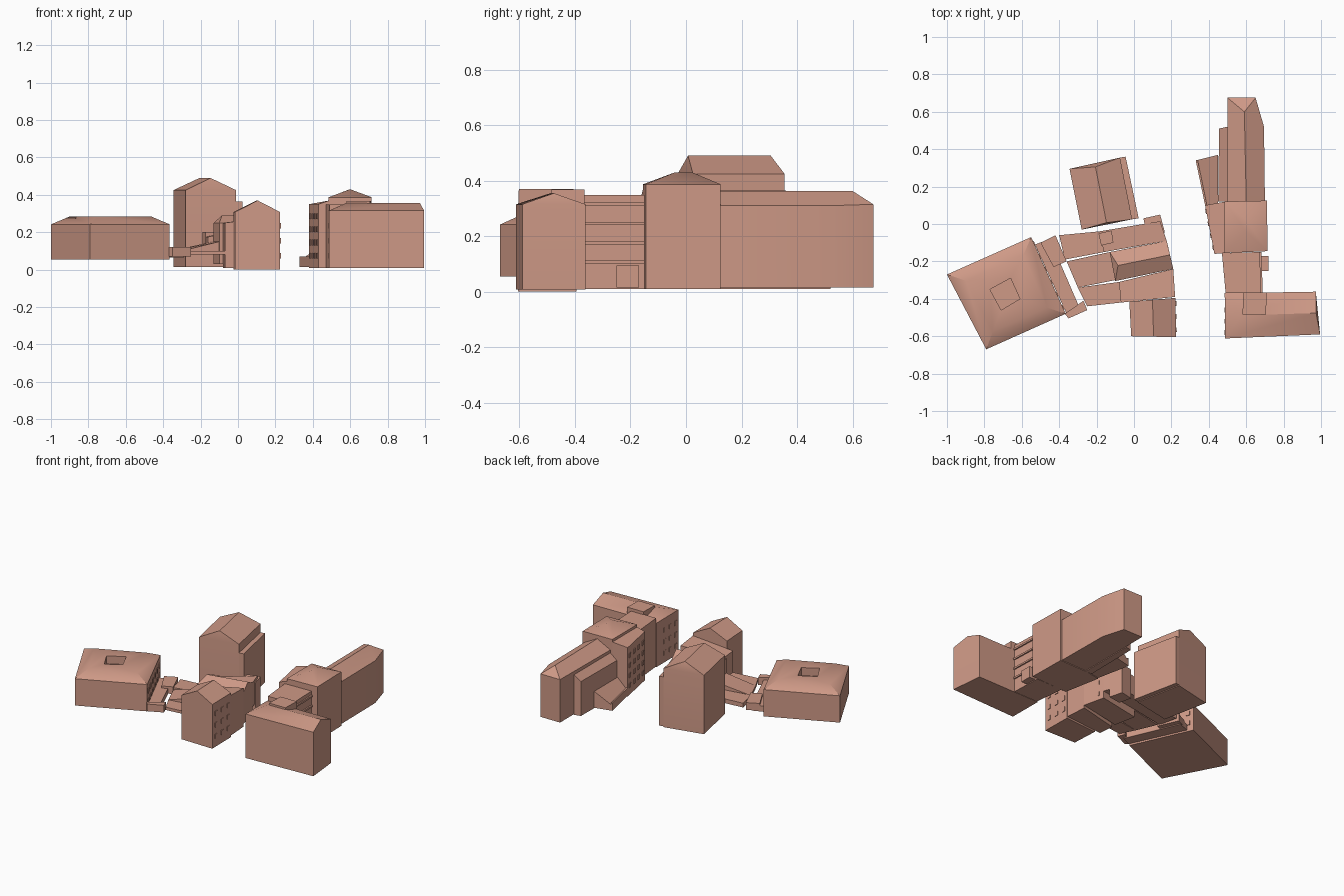
import bpy, bmesh, math
from mathutils import Vector


def make(name, verts, faces):
    me = bpy.data.meshes.new(name)
    me.from_pydata([tuple(v) for v in verts], [], faces)
    bm = bmesh.new()
    bm.from_mesh(me)
    bmesh.ops.recalc_face_normals(bm, faces=bm.faces)
    bm.to_mesh(me)
    bm.free()
    me.polygons.foreach_set("use_smooth", [True] * len(me.polygons))
    me.set_sharp_from_angle(angle=math.radians(32))
    ob = bpy.data.objects.new(name, me)
    bpy.context.collection.objects.link(ob)
    mat = bpy.data.materials.get("brick") or bpy.data.materials.new("brick")
    mat.diffuse_color = (0.62, 0.32, 0.24, 1)
    me.materials.append(mat)
    return ob


def block(name, pts, z0, top):
    """Prism on a footprint; top is one height or one per corner."""
    n = len(pts)
    tops = top if isinstance(top, (list, tuple)) else [top] * n
    verts = [(x, y, z0) for x, y in pts] + [(p[0], p[1], t) for p, t in zip(pts, tops)]
    walls = [(i, (i + 1) % n, n + (i + 1) % n, n + i) for i in range(n)]
    return make(name, verts, walls + [tuple(range(n)), tuple(range(n, 2 * n))])


def gable(name, q, z0, eave, ridge, ins=(0, 0)):
    """Roofed house; ridge runs from edge 0-1 to edge 2-3, ends inset by ins."""
    p = [Vector((x, y, 0)) for x, y in q]
    a, b = (p[0] + p[1]) / 2, (p[2] + p[3]) / 2
    d = (b - a).normalized()
    up = Vector((0, 0, 1))
    verts = [v + up * z0 for v in p] + [v + up * eave for v in p]
    verts += [a + d * ins[0] + up * ridge, b - d * ins[1] + up * ridge]
    walls = [(i, (i + 1) % 4, 4 + (i + 1) % 4, 4 + i) for i in range(4)]
    return make(name, verts, walls + [(0, 1, 2, 3), (4, 5, 8), (5, 6, 9, 8), (6, 7, 9), (7, 4, 8, 9)])


def windows(name, a, b, zs, n, w=0.025, h=0.03):
    """Rows of small raised window frames along wall a-b."""
    a, b = Vector(a), Vector(b)
    d = (b - a).normalized()
    o = Vector((d.y, -d.x)) * 0.004
    for z in zs:
        for i in range(n):
            c = a.lerp(b, (i + 0.5) / n)
            block(name, [c - d * w / 2 - o, c + d * w / 2 - o, c + d * w / 2 + o, c - d * w / 2 + o], z, z + h)


# Low hall on the left: hipped sides, flat top, sunken courtyard
hall = [(-1.0, -0.27), (-0.55, -0.07), (-0.365, -0.48), (-0.79, -0.67)]
court = [(-0.77, -0.35), (-0.66, -0.29), (-0.61, -0.40), (-0.71, -0.46)]
cx, cy = -0.68, -0.375
top = [(cx + (x - cx) * 0.68, cy + (y - cy) * 0.68) for x, y in hall]
rings = [(hall, 0.055), (hall, 0.242), (top, 0.285), (court, 0.285), (court, 0.23)]
verts = [(x, y, z) for pts, z in rings for x, y in pts]
faces = [(0, 1, 2, 3), (16, 17, 18, 19)]
for r in range(4):
    faces += [(r * 4 + i, r * 4 + (i + 1) % 4, r * 4 + 4 + (i + 1) % 4, r * 4 + 4 + i) for i in range(4)]
make("courtyard_hall", verts, faces)
windows("hall_window", (-0.365, -0.48), (-0.55, -0.07), (0.10, 0.17), 6)

# Tall house at the back with a lower lean-to on its right
gable("tall_house", [(-0.28, -0.03), (-0.01, 0.025), (-0.075, 0.355), (-0.345, 0.295)],
      0.015, 0.425, 0.49, (0.01, 0.02))
block("tall_house_side", [(-0.01, 0.025), (0.025, 0.03), (-0.045, 0.36), (-0.075, 0.355)], 0.02, 0.365)

# Low connecting decks between the hall and the centre
block("link_deck", [(-0.53, -0.11), (-0.36, -0.48), (-0.29, -0.45), (-0.45, -0.08)], 0.065, 0.105)
block("link_step_back", [(-0.50, -0.10), (-0.42, -0.06), (-0.36, -0.20), (-0.43, -0.23)], 0.07, 0.12)
block("link_step_front", [(-0.37, -0.48), (-0.35, -0.505), (-0.25, -0.46), (-0.27, -0.41)], 0.07, 0.12)

# Centre: three parallel strips climbing to the right
block("strip_back_low", [(-0.40, -0.06), (-0.37, -0.19), (-0.16, -0.15), (-0.19, -0.04)], 0.08, 0.11)
block("strip_back", [(-0.19, -0.04), (-0.16, -0.15), (0.175, -0.09), (0.14, 0.015)],
      0.08, [0.175, 0.175, 0.25, 0.25])
block("strip_back_hatch", [(-0.19, -0.05), (-0.175, -0.115), (-0.11, -0.10), (-0.12, -0.035)], 0.10, 0.20)
block("strip_back_tower", [(0.05, 0.03), (0.07, -0.06), (0.165, -0.045), (0.14, 0.05)], 0.02, 0.23)
block("strip_middle_low", [(-0.36, -0.20), (-0.30, -0.34), (-0.10, -0.30), (-0.13, -0.15)],
      0.08, [0.10, 0.10, 0.15, 0.15])
gable("strip_middle", [(-0.10, -0.305), (-0.13, -0.15), (0.175, -0.09), (0.21, -0.24)],
      0.03, 0.25, 0.29, (0.03, 0.0))
block("strip_front_low", [(-0.30, -0.34), (-0.25, -0.44), (-0.07, -0.42), (-0.08, -0.31)], 0.08, 0.10)
block("strip_front", [(-0.08, -0.31), (-0.07, -0.42), (0.22, -0.39), (0.21, -0.24)],
      0.01, [0.25, 0.25, 0.29, 0.28])
gable("front_wing", [(-0.015, -0.60), (0.225, -0.605), (0.222, -0.395), (-0.025, -0.415)], 0.0, 0.308, 0.37)
windows("wing_window", (0.225, -0.60), (0.222, -0.39), (0.06, 0.14, 0.22), 3)
windows("strip_window", (0.216, -0.37), (0.175, -0.09), (0.06, 0.14, 0.20), 3)

# Right complex: north wing, central tower block, link and foot
nv = [(0.50, 0.12), (0.70, 0.12), (0.695, 0.52), (0.65, 0.675), (0.50, 0.675)]
verts = [(x, y, 0.015) for x, y in nv] + [(x, y, z) for (x, y), z in zip(nv, (0.31, 0.31, 0.31, 0.315, 0.315))]
verts += [(0.60, 0.12, 0.363), (0.59, 0.60, 0.363)]
make("north_wing", verts, [(0, 1, 2, 3, 4), (0, 1, 6, 5), (1, 2, 7, 6), (2, 3, 8, 7), (3, 4, 9, 8), (4, 0, 5, 9),
                           (5, 6, 10), (6, 7, 11, 10), (7, 8, 11), (8, 9, 11), (9, 5, 10, 11)])
block("north_wing_side", [(0.45, 0.12), (0.50, 0.12), (0.50, 0.52), (0.455, 0.51)], 0.01, [0.25, 0.29, 0.29, 0.25])
block("porch", [(0.33, 0.34), (0.38, 0.10), (0.45, 0.11), (0.45, 0.37)], 0.015, [0.05, 0.05, 0.13, 0.13])
block("porch_wall", [(0.33, 0.34), (0.38, 0.10), (0.39, 0.10), (0.34, 0.343)], 0.015, 0.07)

gable("tower_block", [(0.485, -0.155), (0.715, -0.145), (0.71, 0.125), (0.485, 0.12)],
      0.01, 0.387, 0.43, (0.11, 0.10))
block("tower_side", [(0.38, 0.10), (0.43, -0.16), (0.49, -0.155), (0.49, 0.12)], 0.01, [0.35, 0.35, 0.37, 0.37])
windows("tower_window", (0.38, 0.10), (0.43, -0.16), (0.06, 0.13, 0.20, 0.27), 4)

link = [(0.47, -0.155), (0.49, -0.37), (0.68, -0.37), (0.672, -0.15)]
block("link_block", link, 0.01, 0.348)
for z in (0.10, 0.17, 0.24, 0.31):
    block("link_band", [(0.668, -0.37), (0.688, -0.37), (0.682, -0.15), (0.662, -0.15)], z, z + 0.012)
block("link_porch", [(0.66, -0.25), (0.72, -0.25), (0.72, -0.17), (0.66, -0.17)], 0.015, 0.095)

gable("foot_wing", [(0.978, -0.362), (0.485, -0.37), (0.487, -0.612), (0.995, -0.59)][1:3]
      + [(0.995, -0.59), (0.972, -0.362)], 0.008, 0.315, 0.355, (0.09, 0.01))
block("foot_turret", [(0.585, -0.365), (0.58, -0.485), (0.705, -0.485), (0.71, -0.365)], 0.25, 0.368)
windows("foot_window", (0.49, -0.37), (0.487, -0.61), (0.06, 0.14, 0.22), 4)
